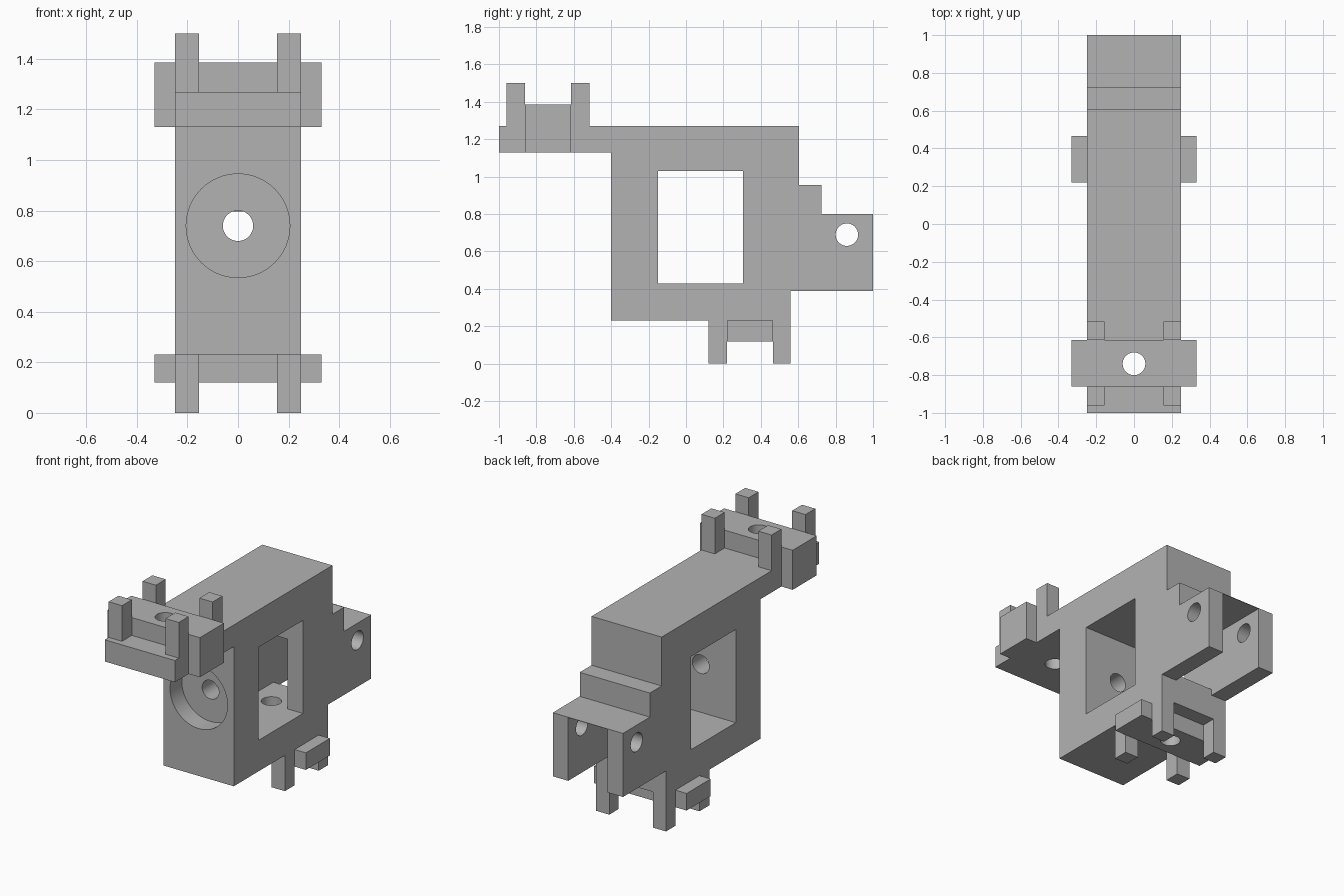
import bpy, bmesh, math
from mathutils import Matrix, Vector

default = bpy.data.objects.get("Cube")
if default:
    bpy.data.objects.remove(default, do_unlink=True)

GREY = (0.45, 0.45, 0.45, 1)
grey = bpy.data.materials.new("plain_grey")
grey.use_nodes = True
grey.diffuse_color = GREY
grey.node_tree.nodes["Principled BSDF"].inputs["Base Color"].default_value = GREY


def finish(name, bm):
    bmesh.ops.recalc_face_normals(bm, faces=bm.faces[:])
    mesh = bpy.data.meshes.new(name)
    bm.to_mesh(mesh)
    bm.free()
    mesh.materials.append(grey)
    obj = bpy.data.objects.new(name, mesh)
    bpy.context.collection.objects.link(obj)
    return obj


def box(name, x, y, z):
    bm = bmesh.new()
    bmesh.ops.create_cube(bm, size=1)
    for v in bm.verts:
        v.co = Vector([(a + b) / 2 + c * (b - a) for (a, b), c in zip((x, y, z), v.co)])
    return finish(name, bm)


def cylinder(name, center, radius, length, axis):
    turn = {"X": Matrix.Rotation(math.pi / 2, 4, "Y"),
            "Y": Matrix.Rotation(math.pi / 2, 4, "X"),
            "Z": Matrix.Identity(4)}[axis]
    bm = bmesh.new()
    bmesh.ops.create_cone(bm, cap_ends=True, segments=64, radius1=radius, radius2=radius,
                          depth=length, matrix=Matrix.Translation(center) @ turn)
    return finish(name, bm)


def extrude_side(name, profile, half):
    # Side profile in y and z, extruded across x
    bm = bmesh.new()
    face = bm.faces.new([bm.verts.new((-half, y, z)) for y, z in profile])
    new = bmesh.ops.extrude_face_region(bm, geom=[face])["geom"]
    bmesh.ops.translate(bm, vec=(2 * half, 0, 0),
                        verts=[v for v in new if isinstance(v, bmesh.types.BMVert)])
    return finish(name, bm)


def cut(obj, *cutters):
    bpy.context.view_layer.objects.active = obj
    for cutter in cutters:
        cutter.hide_render = True
        mod = obj.modifiers.new("cut", "BOOLEAN")
        mod.operation = "DIFFERENCE"
        mod.solver = "EXACT"
        mod.object = cutter
        bpy.ops.object.modifier_apply(modifier=mod.name)
        bpy.data.objects.remove(cutter, do_unlink=True)


def smooth(obj):
    bpy.ops.object.select_all(action="DESELECT")
    obj.select_set(True)
    bpy.context.view_layer.objects.active = obj
    bpy.ops.object.shade_smooth_by_angle(angle=math.radians(30))


HALF = 0.25     # half width of the frame
GAP = 0.14      # half width of the rear fork gap
HOLE = 0.06

# Frame with front shelf, rear step and fork
frame = extrude_side("frame", [
    (-1, 1.13), (-0.4, 1.13), (-0.4, 0.23), (0.56, 0.23), (0.56, 0.39), (1, 0.39),
    (1, 0.8), (0.725, 0.8), (0.725, 0.955), (0.605, 0.955), (0.605, 1.27), (-1, 1.27)], HALF)


def shelf_hole():
    return cylinder("shelf_hole", (0, -0.74, 1.25), HOLE, 0.5, "Z")


def floor_hole():
    return cylinder("floor_hole", (0, 0.34, 0.27), HOLE, 0.5, "Z")


cut(frame,
    box("window", (-1, 1), (-0.15, 0.305), (0.43, 1.03)),
    box("fork_pocket", (-GAP, GAP), (0.2, 0.6), (0.43, 0.88)),
    box("fork_gap", (-GAP, GAP), (0.5, 1.1), (0.43, 0.797)),
    box("fork_gap_low", (-GAP, GAP), (0.56, 1.1), (0.3, 0.797)),
    cylinder("counterbore", (0, -0.4, 0.74), 0.205, 0.24, "Y"),
    cylinder("front_hole", (0, -0.3, 0.74), HOLE, 0.4, "Y"),
    cylinder("fork_hole", (0, 0.86, 0.69), HOLE, 1, "X"),
    shelf_hole(), floor_hole())
smooth(frame)

# Cross bars with a hole through the middle
upper_bar = box("upper_bar", (-0.33, 0.33), (-0.86, -0.615), (1.13, 1.385))
cut(upper_bar, shelf_hole())
smooth(upper_bar)
lower_bar = box("lower_bar", (-0.33, 0.33), (0.22, 0.465), (0.12, 0.23))
cut(lower_bar, floor_hole())
smooth(lower_bar)

# Square pegs at the corners of both bars
for side, s in (("left", 1), ("right", -1)):
    across = sorted((s * 0.155, s * HALF))
    for end, y in (("front", (-0.96, -0.86)), ("back", (-0.615, -0.515))):
        box(f"upper_peg_{end}_{side}", across, y, (1.27, 1.5))
    for end, y in (("front", (0.12, 0.22)), ("back", (0.465, 0.56))):
        box(f"lower_peg_{end}_{side}", across, y, (0, 0.23))
